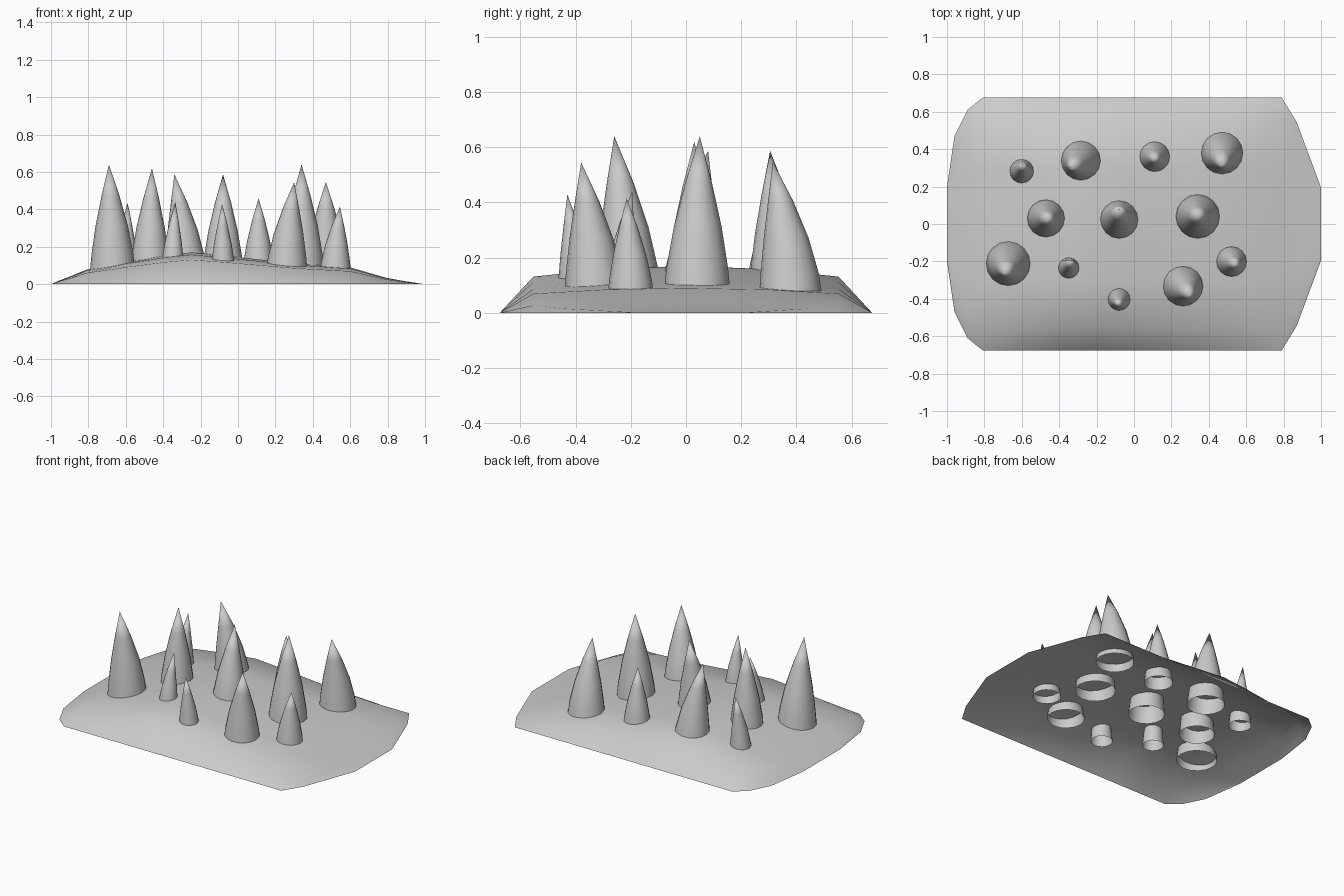
import bpy, bmesh, math

if "Cube" in bpy.data.objects:
    bpy.data.objects.remove(bpy.data.objects["Cube"])


def finish(bm, name, angle):
    bmesh.ops.recalc_face_normals(bm, faces=bm.faces)
    mesh = bpy.data.meshes.new(name)
    bm.to_mesh(mesh)
    bm.free()
    obj = bpy.data.objects.new(name, mesh)
    bpy.context.collection.objects.link(obj)
    bpy.ops.object.select_all(action='DESELECT')
    obj.select_set(True)
    bpy.context.view_layer.objects.active = obj
    bpy.ops.object.shade_smooth_by_angle(angle=math.radians(angle))
    return obj


# Mound: an open-bottomed shell lofted from cross-sections (x, half width, ridge height)
sections = [(-1, .195, 0), (-.96, .47, .018), (-.89, .61, .045), (-.81, .675, .078),
            (-.6, .675, .118), (-.4, .675, .152), (-.25, .675, .17), (0, .675, .145),
            (.3, .675, .112), (.6, .675, .09), (.79, .675, .035), (.87, .545, .02),
            (1, .195, 0)]
across = [(-1, 0), (-.82, .77), (-.45, .93), (0, 1), (.45, .93), (.82, .77), (1, 0)]
bm = bmesh.new()
rows = [[bm.verts.new((x, w * v, h * k)) for v, k in across] for x, w, h in sections]
for a, b in zip(rows, rows[1:]):
    for i in range(len(across) - 1):
        bm.faces.new((a[i], b[i], b[i + 1], a[i + 1]))
finish(bm, "mound", 40)

# Spikes: base x, base y, radius, then tip x, y, z
spikes = [(-.67, -.21, .12, -.69, -.26, .64), (-.47, .03, .105, -.46, .03, .62),
          (-.60, .28, .067, -.59, .32, .435), (-.28, .34, .112, -.34, .305, .587),
          (.11, .36, .085, .11, .35, .46), (.47, .38, .113, .47, .315, .547),
          (.34, .04, .12, .34, .05, .64), (-.08, .02, .108, -.08, .08, .588),
          (.52, -.20, .083, .545, -.215, .415), (.26, -.33, .11, .30, -.38, .545),
          (-.35, -.24, .063, -.335, -.195, .44), (-.08, -.40, .065, -.085, -.43, .43)]
profile = [(0, 1.03), (.2, .93), (.45, .72), (.72, .4)]   # height fraction, radius fraction
SIDES = 16


def spike(bx, by, r, tx, ty, tz):
    bm = bmesh.new()
    z0 = .045
    rings = []
    for t, k in profile:
        lean = t ** 1.7
        cx, cy = bx + (tx - bx) * lean, by + (ty - by) * lean
        rings.append([bm.verts.new((cx + r * k * math.cos(2 * math.pi * i / SIDES),
                                    cy + r * k * math.sin(2 * math.pi * i / SIDES),
                                    z0 + (tz - z0) * t)) for i in range(SIDES)])
    tip = bm.verts.new((tx, ty, tz))
    for i in range(SIDES):
        j = (i + 1) % SIDES
        for a, b in zip(rings, rings[1:]):
            bm.faces.new((a[i], a[j], b[j], b[i]))
        bm.faces.new((rings[-1][i], rings[-1][j], tip))
    finish(bm, "spike", 40)


for s in spikes:
    spike(*s)
